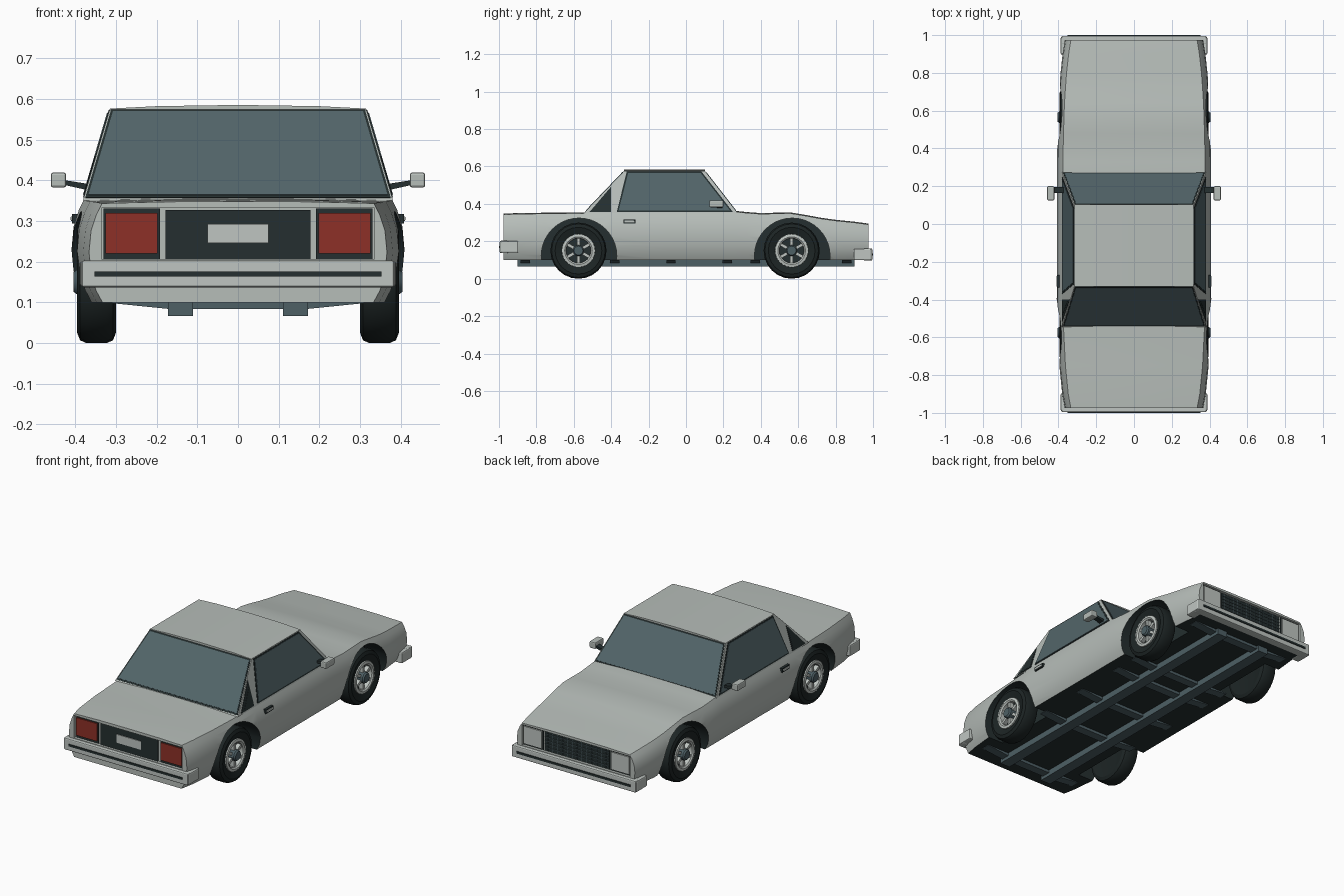
import bpy, bmesh, math
from mathutils import Vector, Matrix

if "Cube" in bpy.data.objects:
    bpy.data.objects.remove(bpy.data.objects["Cube"])

def material(name, rgb):
    m = bpy.data.materials.new(name)
    m.diffuse_color = (*rgb, 1)
    m.use_nodes = True
    m.node_tree.nodes["Principled BSDF"].inputs["Base Color"].default_value = m.diffuse_color
    return m

PAINT = material("light_grey_paint", (0.47, 0.51, 0.485))
GLASS = material("slate_glass", (0.085, 0.13, 0.142))
FRAME = material("slate_metal", (0.075, 0.115, 0.13))
DARK = material("dark_trim", (0.018, 0.028, 0.029))
TYRE = material("black_rubber", (0.012, 0.018, 0.018))
RED = material("red_lamp", (0.27, 0.03, 0.02))
CHROME = material("pale_metal", (0.52, 0.56, 0.535))

def make(name, bm, mats, smooth=None):
    bmesh.ops.recalc_face_normals(bm, faces=bm.faces)
    me = bpy.data.meshes.new(name)
    bm.to_mesh(me)
    bm.free()
    ob = bpy.data.objects.new(name, me)
    bpy.context.collection.objects.link(ob)
    for m in mats:
        me.materials.append(m)
    if smooth:
        smooth_by_angle(ob, smooth)
    return ob

def smooth_by_angle(ob, deg):
    bpy.ops.object.select_all(action='DESELECT')
    ob.select_set(True)
    bpy.context.view_layer.objects.active = ob
    bpy.ops.object.shade_smooth_by_angle(angle=math.radians(deg))

def box(name, lo, hi, mat, bevel=0.0):
    bm = bmesh.new()
    bmesh.ops.create_cube(bm, size=1)
    for v in bm.verts:
        v.co = Vector([(lo[i] + hi[i]) / 2 + v.co[i] * abs(hi[i] - lo[i]) for i in range(3)])
    if bevel:
        bmesh.ops.bevel(bm, geom=bm.edges[:], offset=bevel, segments=2, affect='EDGES', profile=0.5)
    return make(name, bm, [mat])

def loft(bm, rings, cap=True):
    rows = [[bm.verts.new(p) for p in r] for r in rings]
    n = len(rows[0])
    for a, b in zip(rows, rows[1:]):
        for i in range(n):
            bm.faces.new((a[i], a[(i + 1) % n], b[(i + 1) % n], b[i]))
    if cap:
        bm.faces.new(rows[0])
        bm.faces.new(rows[-1])

def plate(name, pts, normal, lift, mat):
    # thin panel lying on a surface, from just below it to lift above it
    n = Vector(normal).normalized()
    bm = bmesh.new()
    loft(bm, [[Vector(p) - n * 0.002 for p in pts], [Vector(p) + n * lift for p in pts]])
    return make(name, bm, [mat])

def lathe(name, profile, y, z, side, mat, seg=24):
    # revolve (radius, x) points around the wheel axis
    bm = bmesh.new()
    loft(bm, [[(side * x, y + r * math.cos(2 * math.pi * k / seg), z + r * math.sin(2 * math.pi * k / seg))
               for k in range(seg)] for r, x in profile])
    return make(name, bm, [mat], 30)

# Body shell: sections (y, top height, half width)
stations = [(-.975, .345, .366), (-.9, .348, .38), (-.75, .35, .395), (-.57, .351, .404),
            (-.4, .358, .409), (-.1, .36, .408), (.26, .36, .408), (.33, .353, .408), (.4, .348, .407),
            (.48, .35, .405), (.56, .351, .403), (.64, .338, .4), (.72, .323, .395),
            (.8, .312, .389), (.9, .302, .378), (.975, .292, .366)]

def section(y, zt, w):
    h = zt - .1
    half = [(w * .5, zt + .002), (w - .032, zt - .002), (w - .018, zt - .12 * h), (w - .005, .1 + .72 * h),
            (w, .1 + .5 * h), (w - .005, .1 + .3 * h), (w - .017, .1 + .12 * h), (w - .033, .1)]
    return ([(0, y, zt + .003)] + [(x, y, z) for x, z in half] + [(-x, y, z) for x, z in reversed(half)])

bm = bmesh.new()
loft(bm, [section(*s) for s in stations])
body = make("body_shell", bm, [PAINT, DARK])

# Cut the wheel arches and the recesses for the lamp panels
WHEELS = (-.575, .565)
ARCH_Z, ARCH_R = .122, .202
cutters = [box("cutter", (-.335, -1.1, .206), (.335, -.957, .332), DARK),
           box("cutter", (-.335, .96, .165), (.335, 1.1, .281), DARK)]
for y in WHEELS:
    for s in (1, -1):
        cutters.append(lathe("cutter", [(ARCH_R, .265), (ARCH_R, .5)], y + .003, ARCH_Z, s, DARK, 40))
bpy.context.view_layer.objects.active = body
for c in cutters:
    mod = body.modifiers.new("cut", 'BOOLEAN')
    mod.operation, mod.solver, mod.object = 'DIFFERENCE', 'EXACT', c
    bpy.ops.object.modifier_apply(modifier=mod.name)
    bpy.data.objects.remove(c)
me = body.data
me.materials.clear()
me.materials.append(PAINT)
me.materials.append(DARK)
for p in me.polygons:
    co = [me.vertices[i].co for i in p.vertices]
    in_arch = any(all(math.hypot(v.y - y - .003, v.z - ARCH_Z) < ARCH_R + .002 for v in co) for y in WHEELS)
    floor = p.normal.z < -.9 and p.center.z < .11
    p.material_index = int(floor or (in_arch and abs(p.center.x) < .37))
smooth_by_angle(body, 35)

# Cabin with a crowned roof
Z0, Z1 = .35, .575
def side_x(z): return .381 - (z - Z0) / (Z1 - Z0) * .066
def rear_y(z): return -.545 + (z - Z0) / (Z1 - Z0) * .215
def front_y(z): return .275 - (z - Z0) / (Z1 - Z0) * .175
bm = bmesh.new()
rings = [[(-side_x(z), rear_y(z), z), (side_x(z), rear_y(z), z), (side_x(z), front_y(z), z),
          (-side_x(z), front_y(z), z)] for z in (Z0, Z1)]
loft(bm, rings, cap=False)
make("cabin", bm, [PAINT])
bm = bmesh.new()
crown = [(-.315, .571), (-.315, .576), (-.2, .582), (0, .585), (.2, .582), (.315, .576), (.315, .571)]
loft(bm, [[(x, y, z) for x, z in crown] for y in (-.332, .102)])
make("roof", bm, [PAINT], 30)

# Windscreen and rear window, each with a dark seal
for name, fy, n in (("rear_window", rear_y, (0, -.225, .215)), ("windscreen", front_y, (0, .225, .175))):
    for part, g, zl, zh, lift, mat in (("_seal", .004, .356, .573, .002, DARK),
                                       ("", .010, .362, .567, .004, GLASS)):
        q = [(-side_x(zl) + g, fy(zl), zl), (side_x(zl) - g, fy(zl), zl),
             (side_x(zh) - g, fy(zh), zh), (-side_x(zh) + g, fy(zh), zh)]
        plate(name + part, q, n, lift, mat)

# Side windows, door handles and mirrors
door_seal = [(-.37, .357), (-.317, .572), (.083, .572), (.25, .357)]
door_glass = [(-.36, .364), (-.309, .565), (.078, .565), (.235, .364)]
quarter_seal = [(-.515, .357), (-.4, .357), (-.4, .492)]
quarter_glass = [(-.485, .363), (-.407, .363), (-.407, .458)]
for s in (1, -1):
    for name, pts, lift, mat in (("door_window_seal", door_seal, .002, DARK), ("door_window", door_glass, .004, GLASS),
                                 ("quarter_window_seal", quarter_seal, .002, DARK),
                                 ("quarter_window", quarter_glass, .003, DARK)):
        plate(name, [(s * side_x(z), y, z) for y, z in pts], (s * .225, 0, .066), lift, mat)
    box("door_handle_recess", (s * .39, -.335, .294), (s * .408, -.27, .317), DARK)
    box("door_handle", (s * .395, -.33, .3), (s * .411, -.276, .311), CHROME, .002)
    box("mirror_head", (s * .422, .125, .382), (s * .46, .2, .419), PAINT, .006)
    arm = [(.362, .374), (.425, .388), (.425, .4), (.362, .39)]
    bm = bmesh.new()
    loft(bm, [[(s * x, y, z) for x, z in arm] for y in (.165, .195)])
    make("mirror_arm", bm, [DARK])

def panel(name, end, x0, x1, z0, z1, y, lift, mat):
    plate(name, [(x0, end * y, z0), (x1, end * y, z0), (x1, end * y, z1), (x0, end * y, z1)], (0, end, 0), lift, mat)

# Rear lamps, centre panel and plate
panel("rear_centre_panel", -1, -.178, .178, .207, .327, .957, .007, DARK)
panel("blank_plate", -1, -.075, .075, .246, .293, .964, .004, CHROME)
for s in (1, -1):
    panel("tail_lamp_surround", -1, s * .192, s * .33, .207, .33, .957, .004, DARK)
    panel("tail_lamp", -1, s * .198, s * .326, .22, .319, .961, .006, RED)

# Headlamps and grille with bars
panel("grille", 1, -.2, .2, .168, .278, .96, .003, DARK)
for k in range(5):
    z = .185 + k * .019
    box("grille_bar", (-.198, .96, z), (.198, .967, z + .003), FRAME)
for k in range(-6, 7):
    box("grille_slat", (k * .03 - .001, .96, .169), (k * .03 + .001, .965, .277), FRAME)
for s in (1, -1):
    panel("headlamp_surround", 1, s * .208, s * .333, .168, .279, .96, .004, DARK)
    panel("headlamp", 1, s * .215, s * .327, .175, .273, .964, .007, CHROME)

# Wrap-around bumpers with rubber strips
for name, e, z0, z1 in (("rear", -1, .137, .203), ("front", 1, .097, .162)):
    box(name + "_bumper", (-.384, e * .95, z0), (.384, e * .996, z1), CHROME, .006)
    for s in (1, -1):
        box(name + "_bumper_end", (s * .335, e * .897, z0 + .002), (s * .388, e * .99, z1 - .002), CHROME, .006)
    zm = (z0 + z1) / 2
    box(name + "_bumper_strip", (-.352, e * .99, zm - .006), (.352, e, zm + .006), DARK)

# Wheels: tyre, rim, spokes and hub
tyre = [(.07, .34), (.088, .384), (.125, .395), (.143, .388), (.15, .373), (.15, .322), (.143, .307),
        (.125, .3), (.08, .308)]
rim = [(.066, .352), (.066, .388), (.074, .394), (.088, .391), (.09, .375), (.09, .352)]
for y in WHEELS:
    for s in (1, -1):
        lathe("tyre", tyre, y, .15, s, TYRE)
        bm = bmesh.new()
        seg = 24
        ring = [[(s * x, y + r * math.cos(2 * math.pi * k / seg), .15 + r * math.sin(2 * math.pi * k / seg))
                 for r, x in rim] for k in range(seg)]
        loft(bm, ring + ring[:1], cap=False)
        bmesh.ops.remove_doubles(bm, verts=bm.verts, dist=1e-5)
        make("wheel_rim", bm, [CHROME], 30)
        lathe("wheel_disc", [(.07, .34), (.07, .36)], y, .15, s, DARK)
        bm = bmesh.new()
        for k in range(6):
            rot = Matrix.Rotation(k * math.pi / 3 + math.pi / 6, 4, 'X')
            bmesh.ops.create_cube(bm, size=1, matrix=Matrix.Translation((s * .372, y, .15)) @ rot
                                  @ Matrix.Translation((0, .044, 0)) @ Matrix.Diagonal((.024, .052, .016, 1)))
        make("wheel_spokes", bm, [CHROME])
        lathe("wheel_hub", [(.03, .355), (.03, .396), (.024, .404)], y, .15, s, FRAME, 12)

# Ladder chassis under the floor
for s in (1, -1):
    box("chassis_rail", (s * .11, -.9, .066), (s * .172, .9, .104), FRAME)
beam = [(-.31, .103), (-.31, .098), (-.172, .084), (.172, .084), (.31, .098), (.31, .103)]
for y in (-.86, -.38, -.08, .22, .37, .86):
    bm = bmesh.new()
    loft(bm, [[(x, yy, z) for x, z in beam] for yy in (y - .025, y + .025)])
    make("chassis_crossmember", bm, [FRAME])
